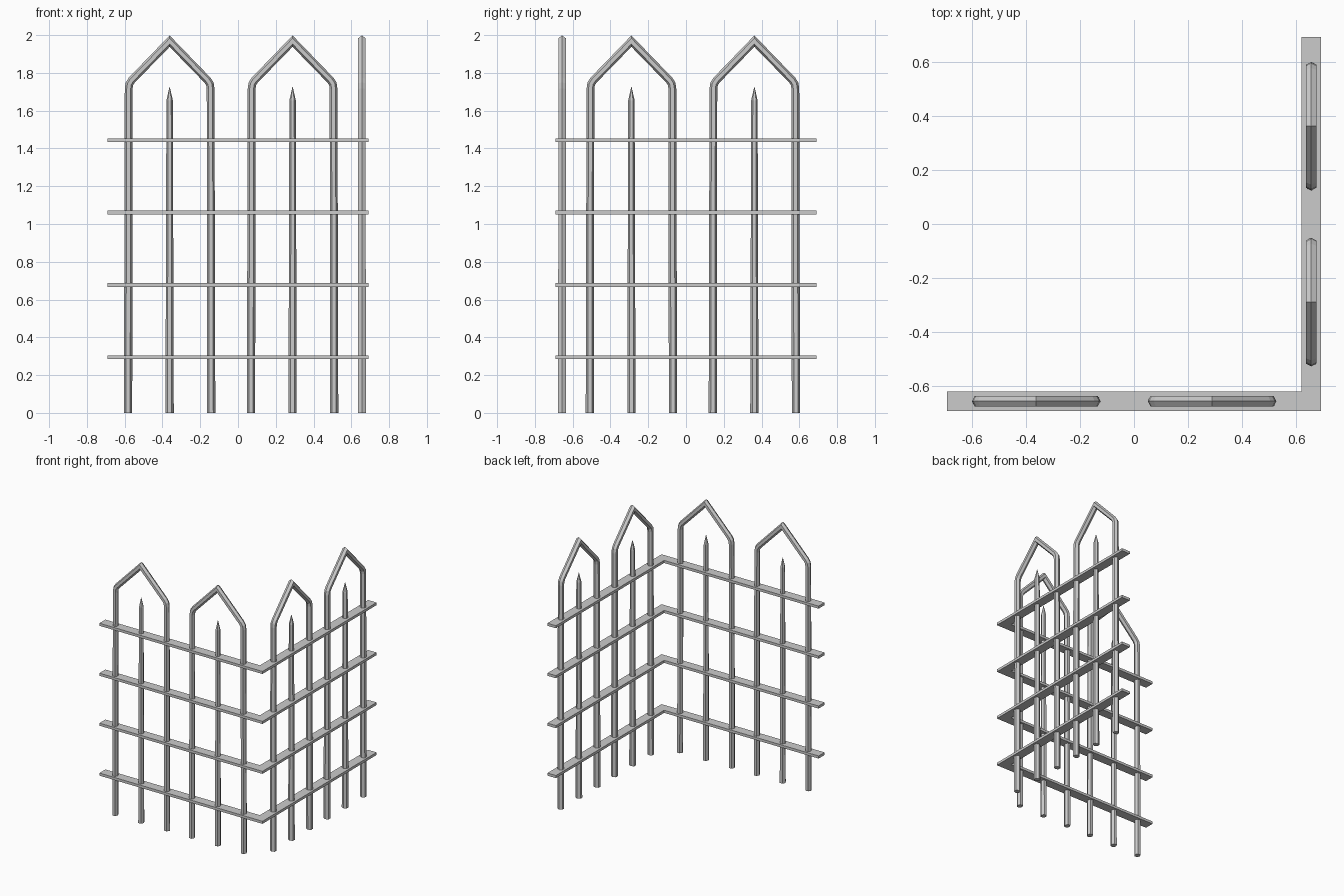
import bpy, bmesh, math
from mathutils import Vector

if "Cube" in bpy.data.objects:
    bpy.data.objects.remove(bpy.data.objects["Cube"])

Y = -0.656          # centre line of the front panel
SIDES = 6


def finish(bm, name):
    bmesh.ops.recalc_face_normals(bm, faces=bm.faces)
    me = bpy.data.meshes.new(name)
    bm.to_mesh(me)
    bm.free()
    ob = bpy.data.objects.new(name, me)
    bpy.context.collection.objects.link(ob)
    return ob


def place(p, side):
    # the right panel is the front panel mirrored across the corner diagonal
    return Vector((-p.y, -p.x, p.z)) if side else p


def tube(name, path, radii, side):
    """Sweep a hexagon along an (x, z) path with mitred joints."""
    pts = [Vector(p) for p in path]
    bm = bmesh.new()
    rings = []
    for i, p in enumerate(pts):
        a = (p - pts[i - 1]).normalized() if i else (pts[1] - p).normalized()
        b = (pts[i + 1] - p).normalized() if i < len(pts) - 1 else a
        t = (a + b).normalized()
        n = Vector((-t.y, t.x)) / max(t.dot(a), 0.3)
        ring = []
        for k in range(SIDES):
            ang = 2 * math.pi * k / SIDES
            u = p + n * radii[i] * math.cos(ang)
            v = radii[i] * 1.1 * math.sin(ang)
            ring.append(bm.verts.new(place(Vector((u.x, Y + v, u.y)), side)))
        rings.append(ring)
    for r, s in zip(rings, rings[1:]):
        for k in range(SIDES):
            j = (k + 1) % SIDES
            bm.faces.new((r[k], r[j], s[j], s[k]))
    bm.faces.new(rings[0])
    bm.faces.new(rings[-1])
    return finish(bm, name)


# pointed arches, each with a spike in the middle
half = [(-0.22, 0), (-0.217, 1.715), (-0.213, 1.742), (-0.200, 1.762)]
arch = half + [(0, 1.968)] + [(-x, z) for x, z in reversed(half)]
half_r = [0.022, 0.0205, 0.0205, 0.0205]
arch_r = half_r + [0.021] + half_r[::-1]
spike = [(0, 0), (0, 1.655), (0, 1.725)]
for side, label in enumerate(("front", "right")):
    for cx in (-0.362, 0.289):
        tube(label + "_arch", [(x + cx, z) for x, z in arch], arch_r, side)
        tube(label + "_spike", [(x + cx, z) for x, z in spike],
             [0.022, 0.017, 0.001], side)

# L-shaped flat rails
E, I, T = 0.692, 0.620, 0.02
outline = [(-E, -E), (E, -E), (E, E), (I, E), (I, -I), (-E, -I)]
for i in range(4):
    z = 0.294 + i * 0.3833 - T / 2
    bm = bmesh.new()
    f = bm.faces.new([bm.verts.new((x, y, z)) for x, y in outline])
    g = bmesh.ops.extrude_face_region(bm, geom=[f])["geom"]
    bmesh.ops.translate(bm, vec=(0, 0, T),
                        verts=[v for v in g if isinstance(v, bmesh.types.BMVert)])
    finish(bm, "rail")
